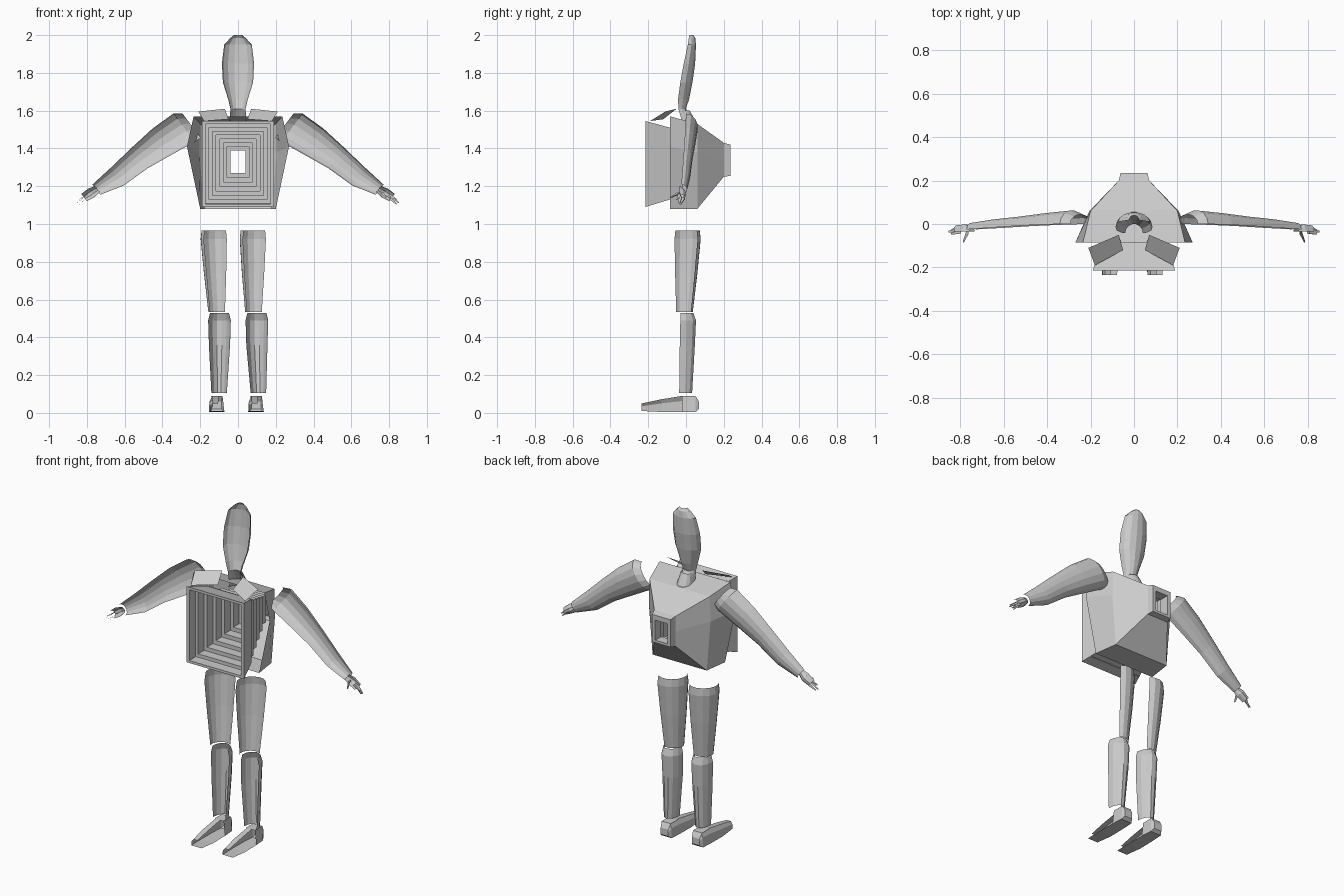
import bpy, bmesh, math
from mathutils import Vector

cube = bpy.data.objects.get("Cube")
if cube:
    bpy.data.objects.remove(cube)

grey = bpy.data.materials.new("plain_grey")
grey.use_nodes = True
colour = (0.6, 0.6, 0.6, 1)
grey.diffuse_color = colour
grey.node_tree.nodes["Principled BSDF"].inputs["Base Color"].default_value = colour


def loft(name, rings, closed=False):
    """Skin a surface across rings that share a point count."""
    bm = bmesh.new()
    rows = [[bm.verts.new(p) for p in ring] for ring in rings]
    count = len(rows[0])
    for a, b in zip(rows, rows[1:]):
        for i in range(count if closed else count - 1):
            j = (i + 1) % count
            bm.faces.new((a[i], a[j], b[j], b[i]))
    bmesh.ops.recalc_face_normals(bm, faces=bm.faces)
    mesh = bpy.data.meshes.new(name)
    bm.to_mesh(mesh)
    bm.free()
    mesh.materials.append(grey)
    obj = bpy.data.objects.new(name, mesh)
    bpy.context.collection.objects.link(obj)
    return obj


def half_ring(center, across, bulge, half, depth, steps=7):
    c, u, v = Vector(center), Vector(across).normalized(), Vector(bulge).normalized()
    angles = [math.pi * i / steps for i in range(steps + 1)]
    return [c + u * half * math.cos(a) + v * depth * math.sin(a) for a in angles]


def rectangle(y, half_x, low, high):
    return [(-half_x, y, low), (half_x, y, low), (half_x, y, high), (-half_x, y, high)]


X, BACK = (1, 0, 0), (0, 1, 0)

# Head and neck: half shells, open at the front (z, half width, front y, back y)
head = [(1.54, .045, -.02, .04), (1.61, .04, -.04, 0), (1.66, .052, -.042, .018),
        (1.75, .08, -.03, .036), (1.85, .085, -.012, .05), (1.95, .073, .01, .054),
        (1.985, .04, .015, .05), (2.0, .022, .018, .04)]
loft("head", [half_ring((0, f, z), X, BACK, w, b - f) for z, w, f, b in head])
loft("neck", [half_ring((0, f, z), X, BACK, w, d) for z, w, f, d in
              [(1.49, .065, 0, .06), (1.54, .045, 0, .055), (1.60, .035, -.01, .03)]])


# Torso casing: six-cornered rings tapering to the rear window
def casing_ring(y, top, mid, bottom):
    right = [top, mid, bottom]
    return [(x, y, z) for x, z in right] + [(-x, y, z) for x, z in reversed(right)]


loft("torso_casing", [
    casing_ring(-.085, (.235, 1.57), (.27, 1.41), (.2, 1.08)),
    casing_ring(.06, (.2, 1.53), (.205, 1.38), (.18, 1.08)),
    casing_ring(.2, (.07, 1.43), (.07, 1.34), (.07, 1.25)),
    casing_ring(.235, (.062, 1.42), (.062, 1.34), (.062, 1.255))], closed=True)
loft("rear_frame", [rectangle(.235, .062, 1.255, 1.42),
                    rectangle(.235, .04, 1.27, 1.39)], closed=True)

# Front hood around the chest opening
loft("front_hood", [rectangle(-.085, .15, 1.13, 1.51),
                    rectangle(-.215, .19, 1.09, 1.545)], closed=True)

# Stepped tunnel running through the torso
levels = 8
steps = [rectangle(-.215, .19, 1.09, 1.545)]
for i in range(levels):
    t = i / (levels - 1)
    size = (.172 + (.04 - .172) * t, 1.105 + .165 * t, 1.53 - .14 * t)
    depth = .45 / levels
    steps.append(rectangle(-.215 + depth * i, *size))
    steps.append(rectangle(-.215 + depth * (i + 1), *size))
loft("stepped_tunnel", steps, closed=True)

for side, label in ((1, "left"), (-1, "right")):
    # Collar flap
    loft(label + "_collar_flap", [
        [(side * .18, -.19, 1.545), (side * .05, -.12, 1.555)],
        [(side * .21, -.11, 1.595), (side * .07, -.05, 1.61)]])

    # Arm: shell open at the front (x, z, half thickness, front y, depth)
    arm = [(.245, 1.52, .08, .0, .045), (.285, 1.51, .094, .0, .063),
           (.40, 1.437, .086, -.004, .055), (.52, 1.35, .069, -.01, .045),
           (.64, 1.25, .058, -.018, .04), (.75, 1.182, .034, -.025, .03)]
    loft(label + "_arm", [half_ring((side * x, y, z), (side * .6, 0, .8), BACK, w, d)
                          for x, z, w, y, d in arm])

    # Hand: small palm shell with three fingers and a thumb
    palm = [(.745, 1.185, .02, .02), (.775, 1.165, .028, .035), (.815, 1.14, .024, .03)]
    loft(label + "_palm", [half_ring((side * x, -.035, z), (side * .6, 0, .8), BACK, w, d, 5)
                           for x, z, w, d in palm])
    digits = [((.81, -.03, 1.145), (.852, -.035, 1.112)),
              ((.805, -.015, 1.135), (.84, -.03, 1.105)),
              ((.80, -.035, 1.155), (.84, -.045, 1.13)),
              ((.765, -.035, 1.165), (.785, -.082, 1.14))]
    for n, (base, tip) in enumerate(digits):
        rings = []
        for (x, y, z), r in ((base, .009), (tip, .004)):
            rings.append([(side * x + r * a, y + r * b, z + r * c) for a, b, c in
                          ((.5, 1, .5), (.5, -1, .5), (-.5, -1, -.5), (-.5, 1, -.5))])
        loft(f"{label}_finger_{n + 1}", rings, closed=True)

# Legs: both turned the same way
for label, top_x, knee_x, shin_x, ankle_x in (
        ("left", .087, .087, .10, .108), ("right", -.12, -.108, -.098, -.10)):
    middle = (top_x + knee_x) / 2
    thigh = [(top_x, 0, .965, .08, .068), (top_x, 0, .92, .086, .072),
             (middle, -.006, .74, .073, .062), (knee_x, -.013, .535, .055, .045)]
    loft(label + "_thigh", [half_ring((x, y, z), (1, 1, 0), (-1, 1, 0), w, d)
                            for x, y, z, w, d in thigh])

    shin = [(shin_x, -.03, .53, .05, .07), (shin_x, -.03, .49, .06, .085),
            (shin_x, -.033, .36, .056, .082), (ankle_x, -.036, .105, .041, .07)]
    loft(label + "_shin", [half_ring((x, y, z), X, BACK, w, d)
                           for x, y, z, w, d in shin])

    # Foot: sole, outer wall and part of the top, with a closed heel
    foot = [(.068, .025, .02, .06), (.05, .036, .005, .09), (-.02, .04, .005, .09),
            (-.13, .042, .005, .072), (-.235, .034, .01, .05)]
    rings = [[(ankle_x - .012 + dx * w, y, z) for dx, z in
              ((1, low), (-1, low), (-.95, high * .7), (-.6, high), (.2, high))]
             for y, w, low, high in foot]
    loft(label + "_foot", rings)
    cx = ankle_x - .012
    loft(label + "_heel", [[(cx - .025, .068, .02), (cx + .025, .068, .02)],
                           [(cx - .025, .068, .06), (cx + .025, .068, .06)],
                           [(cx - .03, .05, .09), (cx + .03, .05, .09)],
                           [(cx - .03, -.02, .09), (cx + .03, -.02, .09)]])
    loft(label + "_heel_side", [[(cx + .025, .068, .02), (cx + .025, .068, .06)],
                                [(cx + .036, .05, .005), (cx + .03, .05, .09)],
                                [(cx + .04, -.02, .005), (cx + .03, -.02, .09)]])
